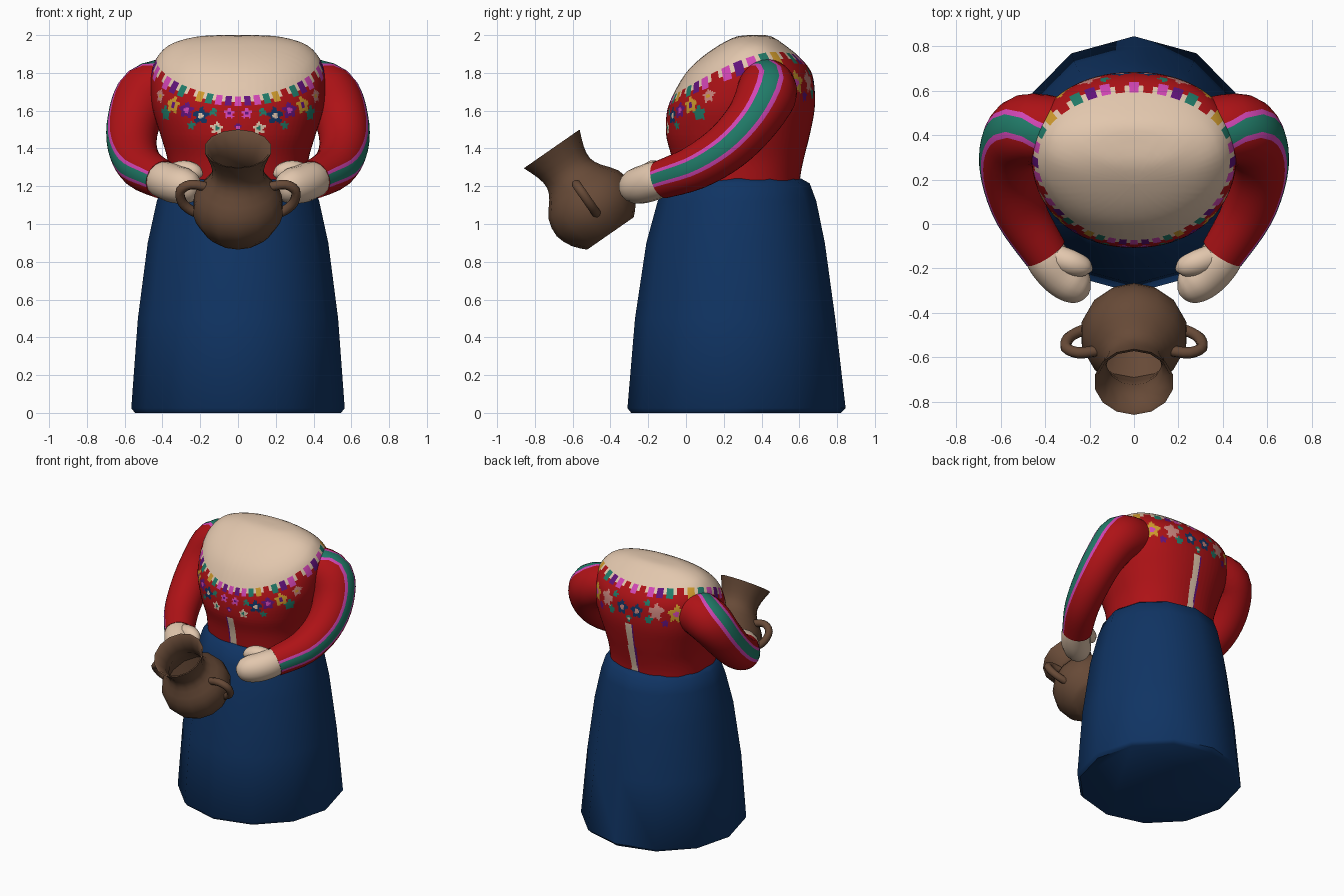
import bpy, bmesh, math
from mathutils import Vector, Matrix
from mathutils.bvhtree import BVHTree

if "Cube" in bpy.data.objects:
    bpy.data.objects.remove(bpy.data.objects["Cube"])

COLOURS = {
    "blouse_red": (0.42, 0.006, 0.008), "skirt_blue": (0.005, 0.034, 0.125),
    "skin": (0.76, 0.57, 0.42), "clay_brown": (0.135, 0.068, 0.038),
    "magenta": (0.64, 0.06, 0.46), "teal": (0.015, 0.2, 0.14),
    "ochre": (0.62, 0.32, 0.025), "purple": (0.12, 0.006, 0.2),
    "dusty_pink": (0.6, 0.24, 0.21),
}
MATS = {}
for mat_name, rgb in COLOURS.items():
    m = bpy.data.materials.new(mat_name)
    m.use_nodes = True
    m.diffuse_color = (*rgb, 1)
    bsdf = m.node_tree.nodes["Principled BSDF"]
    bsdf.inputs["Base Color"].default_value = (*rgb, 1)
    bsdf.inputs["Roughness"].default_value = 0.8
    MATS[mat_name] = m


def spline(rows, steps):
    """Smooth curve through rows of numbers."""
    pts = [rows[0], *rows, rows[-1]]
    out = []
    for a, b, c, d in zip(pts, pts[1:], pts[2:], pts[3:]):
        for k in range(steps):
            t = k / steps
            out.append([q + t / 2 * (r - p + t * (2 * p - 5 * q + 4 * r - s + t * (3 * (q - r) + s - p)))
                        for p, q, r, s in zip(a, b, c, d)])
    return out + [list(rows[-1])]


def loft(rings, caps=True):
    """Skin closed rings; returns the bmesh and each face's ring and side."""
    bm = bmesh.new()
    vs = [[bm.verts.new(p) for p in ring] for ring in rings]
    n = len(vs[0])
    where = {}
    for i in range(len(vs) - 1):
        for j in range(n):
            k = (j + 1) % n
            f = bm.faces.new((vs[i][j], vs[i][k], vs[i + 1][k], vs[i + 1][j]))
            where[f] = (i, j)
    if caps:
        bm.faces.new(vs[0][::-1])
        bm.faces.new(vs[-1])
    bm.normal_update()
    return bm, where


def finish(name, bm, base, where=None, pick=None, angle=50):
    """Colour the faces, then turn the bmesh into a smooth object."""
    slots = [base]
    for f, (i, j) in (where or {}).items():
        colour = pick(f, i, j) if pick else base
        if colour not in slots:
            slots.append(colour)
        f.material_index = slots.index(colour)
    bmesh.ops.remove_doubles(bm, verts=bm.verts, dist=0.0002)
    bmesh.ops.recalc_face_normals(bm, faces=bm.faces)
    me = bpy.data.meshes.new(name)
    bm.to_mesh(me)
    bm.free()
    for s in slots:
        me.materials.append(MATS[s])
    ob = bpy.data.objects.new(name, me)
    bpy.context.collection.objects.link(ob)
    bpy.ops.object.select_all(action="DESELECT")
    ob.select_set(True)
    bpy.context.view_layer.objects.active = ob
    bpy.ops.object.shade_smooth_by_angle(angle=math.radians(angle))
    return ob


def body_ring(z, front, back, rx, sides, power=2.0):
    """Horizontal oval between a front and a back depth."""
    ring = []
    for k in range(sides):
        a = math.tau * k / sides
        s, c = math.sin(a), math.cos(a)
        x = math.copysign(abs(s) ** (2 / power), s) * rx
        y = math.copysign(abs(c) ** (2 / power), c) * (back - front) / 2
        ring.append((x, (front + back) / 2 + y, z))
    return ring


def tube(name, rows, sides, base, ref, pick=None, steps=4):
    """Round tube along x, y, z, radius rows; side 0 faces ref."""
    rows = spline(rows, steps)
    pts = [Vector(r[:3]) for r in rows]
    rings = []
    for i, p in enumerate(pts):
        t = (pts[min(i + 1, len(pts) - 1)] - pts[max(i - 1, 0)]).normalized()
        out = (ref - t * ref.dot(t)).normalized()
        b = t.cross(out)
        angles = [math.tau * (j - 0.5) / sides for j in range(sides)]
        rings.append([p + rows[i][3] * (out * math.cos(a) + b * math.sin(a)) for a in angles])
    bm, where = loft(rings)
    return finish(name, bm, base, where, pick)


# Skirt: twelve-sided bell
SKIRT = [(0, -0.29, 0.82, 0.545), (0.025, -0.31, 0.845, 0.565), (0.5, -0.27, 0.79, 0.53),
         (0.9, -0.21, 0.735, 0.478), (1.12, -0.15, 0.69, 0.43),
         (1.215, -0.11, 0.655, 0.4), (1.24, -0.06, 0.61, 0.37)]
bm, _ = loft([body_ring(*r, 12) for r in SKIRT])
finish("skirt", bm, "skirt_blue")

# Upper body shape, used as a target for the radial blouse grid
TORSO = [(1.15, -0.05, 0.6, 0.36), (1.25, -0.06, 0.605, 0.365), (1.35, -0.075, 0.625, 0.375),
         (1.47, -0.105, 0.655, 0.41), (1.6, -0.1, 0.68, 0.45), (1.7, -0.06, 0.682, 0.462),
         (1.8, 0, 0.665, 0.458), (1.88, 0.08, 0.605, 0.43), (1.95, 0.18, 0.52, 0.36),
         (1.99, 0.26, 0.46, 0.23), (2.0, 0.32, 0.42, 0.1)]
bm, _ = loft([body_ring(*r, 72, 2.2) for r in spline(TORSO, 5)])
target = BVHTree.FromBMesh(bm)
bm.free()

CENTRE = Vector((0, 0.28, 1.5))
TILT = math.radians(12.4)
UP = Vector((0, -math.sin(TILT), math.cos(TILT)))
FRONT = Vector((0, -math.cos(TILT), -math.sin(TILT)))
SIDE = Vector((1, 0, 0))


def direction(theta, phi):
    """Unit vector, theta degrees from the neck axis, phi from the front."""
    t, p = math.radians(theta), math.radians(phi)
    return UP * math.cos(t) + (FRONT * math.cos(p) + SIDE * math.sin(p)) * math.sin(t)


# Embroidered flowers: phi, theta, size, petals, heart
FLOWERS = [(7, 65, 4, "magenta", "purple"), (17, 77, 4.5, "skin", "teal"),
           (31, 69, 6, "skirt_blue", "skin"), (21, 65, 3, "teal", "teal"),
           (44, 67, 5.5, "purple", "magenta"), (57, 66, 5.5, "ochre", "purple"),
           (64, 73, 5, "teal", "teal"), (74, 64, 4, "dusty_pink", "ochre"),
           (38, 77, 3, "teal", "teal"), (0, 76, 3, "purple", "magenta"),
           (172, 72, 5.5, "skirt_blue", "dusty_pink"), (160, 77, 3.5, "teal", "teal"),
           (154, 70, 6, "dusty_pink", "dusty_pink"), (137, 70, 6, "ochre", "magenta"),
           (163, 64, 2.5, "teal", "teal"), (122, 70, 6, "dusty_pink", "teal"),
           (145, 78, 3, "purple", "purple"), (180, 80, 3, "teal", "skin")]
FLOWERS = [(direction(t, p * s), r, petal, heart) for p, t, r, petal, heart in FLOWERS for s in (1, -1)]
BEADS = ["magenta", "purple", "magenta", "teal", "ochre", "blouse_red", "teal", "purple",
         "magenta", "blouse_red"]
NECK, BEAD_END = 50, 59


def blouse_colour(f, i, j):
    c = f.calc_center_median()
    v = (c - CENTRE).normalized()
    theta = math.degrees(v.angle(UP))
    phi = math.degrees(math.atan2(v.dot(SIDE), v.dot(FRONT)))
    if theta < NECK:
        return "skin"
    if theta < BEAD_END:
        cell = abs(phi) / 9 + 0.5
        gap = abs(cell % 1 - 0.5) > 0.38
        if gap or theta < NECK + 1:
            return "skin" if theta < NECK + 6 else "blouse_red"
        return BEADS[int(cell) % len(BEADS)]
    for axis, size, petal, heart in FLOWERS:
        d = math.degrees(v.angle(axis))
        if d < size * 1.2:
            rel = v - axis
            spin = math.atan2(rel.dot(axis.cross(UP)), rel.z)
            if d < size * 0.35:
                return heart
            if d < size * (0.9 + 0.2 * math.cos(5 * spin)):
                return petal
    # Narrow ribbon down the middle, front and back
    if theta > 85 and abs(c.x) < 0.032:
        return "skin" if c.x > -0.018 else "purple"
    return "blouse_red"


# Blouse and bare upper chest
thetas = [0.1] + [4 * k for k in range(1, 12)] + list(range(46, 96)) + [95 + 4 * k for k in range(1, 15)]
rings = [[target.ray_cast(CENTRE, direction(t, 1.5 * k))[0] for k in range(240)] for t in thetas]
bm, where = loft(rings, caps=False)
finish("blouse", bm, "blouse_red", where, blouse_colour)


def sleeve_colour(f, i, j):
    return {0: "teal", 1: "teal", 35: "teal", 2: "magenta", 34: "magenta"}.get(j, "blouse_red")


# Arms and hands
ARM = [(0.34, 0.42, 1.73, 0.15), (0.48, 0.425, 1.685, 0.16), (0.55, 0.35, 1.55, 0.142),
       (0.56, 0.22, 1.41, 0.13), (0.51, 0.05, 1.3, 0.118), (0.4, -0.13, 1.235, 0.102)]
HAND = [(0.42, -0.1, 1.24, 0.09), (0.385, -0.16, 1.23, 0.1), (0.33, -0.225, 1.21, 0.1),
        (0.27, -0.27, 1.2, 0.092), (0.225, -0.295, 1.2, 0.065), (0.2, -0.305, 1.2, 0.015)]
THUMB = [(0.35, -0.15, 1.26, 0.06), (0.28, -0.175, 1.28, 0.058), (0.22, -0.195, 1.27, 0.043),
         (0.19, -0.205, 1.26, 0.01)]
for label, s in (("left", 1), ("right", -1)):
    def mirror(rows):
        return [(x * s, y, z, r) for x, y, z, r in rows]
    tube(label + "_sleeve", mirror(ARM), 36, "blouse_red", Vector((s, 0, 0.15)), sleeve_colour)
    tube(label + "_hand", mirror(HAND), 16, "skin", Vector((0, 0, 1)))
    tube(label + "_thumb", mirror(THUMB), 12, "skin", Vector((0, 0, 1)))

# Clay jar, turned on its own axis and tipped forward
POSE = Matrix.Translation((0, -0.4, 0.95)) @ Matrix.Rotation(0.607, 4, "X")
OUTER = [(0, 0.15), (0.06, 0.205), (0.15, 0.242), (0.25, 0.225), (0.33, 0.165),
         (0.39, 0.138), (0.46, 0.147), (0.545, 0.18)]
INNER = [(0.54, 0.166), (0.46, 0.133), (0.39, 0.124), (0.31, 0.16), (0.2, 0.215), (0.04, 0.14)]
jar_rings = [[(r * math.sin(math.tau * k / 14), r * math.cos(math.tau * k / 14), z) for k in range(14)]
             for z, r in spline(OUTER, 2) + INNER]
bm, _ = loft(jar_rings)
finish("jar", bm, "clay_brown").matrix_world = POSE
HANDLE = [(0.17, 0, 0.3, 0.026), (0.25, 0, 0.315, 0.026), (0.305, 0, 0.275, 0.026),
          (0.295, 0, 0.2, 0.026), (0.25, 0, 0.15, 0.026), (0.21, 0, 0.13, 0.026)]
for label, s in (("left", 1), ("right", -1)):
    rows = [(x * s, y, z, r) for x, y, z, r in HANDLE]
    tube(label + "_jar_handle", rows, 8, "clay_brown", Vector((0, 1, 0)), steps=3).matrix_world = POSE
